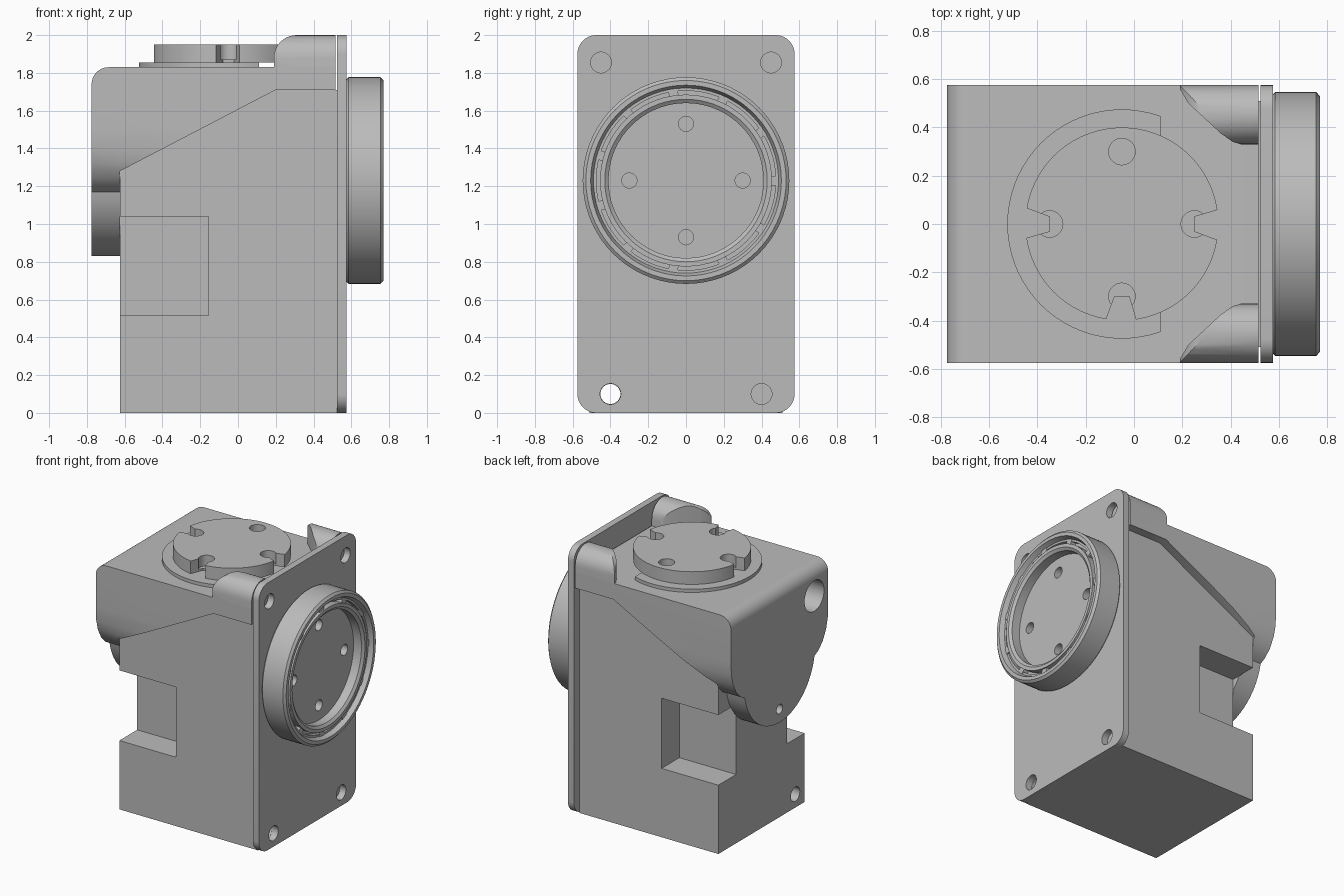
import bpy, bmesh
from math import sin, cos, pi, radians
from mathutils import Matrix

cube = bpy.data.objects.get("Cube")
if cube:
    bpy.data.objects.remove(cube, do_unlink=True)

GREY = (0.5, 0.5, 0.5, 1)
grey = bpy.data.materials.new("housing grey")
grey.use_nodes = True
grey.diffuse_color = GREY
grey.node_tree.nodes["Principled BSDF"].inputs["Base Color"].default_value = GREY


def finish(name, bm):
    bmesh.ops.recalc_face_normals(bm, faces=bm.faces)
    mesh = bpy.data.meshes.new(name)
    bm.to_mesh(mesh)
    bm.free()
    mesh.materials.append(grey)
    ob = bpy.data.objects.new(name, mesh)
    bpy.context.collection.objects.link(ob)
    return ob


def prism(name, pts, axis, lo, hi):
    """Extrude a 2D outline along one axis."""
    place = {"x": lambda a, b, t: (t, a, b),
             "y": lambda a, b, t: (a, t, b),
             "z": lambda a, b, t: (a, b, t)}[axis]
    bm = bmesh.new()
    face = bm.faces.new([bm.verts.new(place(a, b, lo)) for a, b in pts])
    new = bmesh.ops.extrude_face_region(bm, geom=[face])["geom"]
    bmesh.ops.translate(bm, verts=[v for v in new if isinstance(v, bmesh.types.BMVert)],
                        vec=place(0, 0, hi - lo))
    return finish(name, bm)


def arc(cx, cy, r, a0, a1, n=10):
    return [(cx + r * cos(radians(a0 + (a1 - a0) * i / n)),
             cy + r * sin(radians(a0 + (a1 - a0) * i / n))) for i in range(n + 1)]


def disc(cx, cy, r, n=32):
    return arc(cx, cy, r, 0, 360, n)[:-1]


def rect(a0, b0, a1, b1):
    return [(a0, b0), (a1, b0), (a1, b1), (a0, b1)]


def boolean(ob, other, op="DIFFERENCE"):
    mod = ob.modifiers.new("cut", "BOOLEAN")
    mod.operation, mod.solver, mod.object = op, "EXACT", other
    bpy.context.view_layer.objects.active = ob
    bpy.ops.object.modifier_apply(modifier=mod.name)
    bpy.data.objects.remove(other, do_unlink=True)


def hole(ob, cx, cy, r, axis, lo, hi):
    boolean(ob, prism("hole", disc(cx, cy, r), axis, lo, hi))


# Lower housing with sloping shoulder and a notch on each side
lower = prism("lower_housing", [(-.625, 0), (.525, 0), (.525, 1.71), (.2, 1.71), (-.625, 1.28)],
              "y", -.51, .51)
for s in (-1, 1):
    lo, hi = sorted((s * .3, s * .6))
    boolean(lower, prism("notch", rect(-.7, .515, -.155, 1.04), "y", lo, hi))
hole(lower, -.4, .1, .053, "x", -1, 1)

# Upper housing: rounded cross-section trimmed by the side outline
shoulder = [(.575, 1.84), (.575, 1.5), (.57, 1.4), (.55, 1.32), (.51, 1.245), (.46, 1.195)]
half = shoulder + arc(0, 1.25, .42, -11, -90, 16)
section = half + [(-y, z) for y, z in reversed(half[:-1])]
upper = prism("upper_housing", section, "x", -.8, .6)
side = [(-.775, .8), (-.625, .8), (-.625, 1.28), (.2, 1.71), (.515, 1.71), (.515, 1.83)]
side += arc(-.685, 1.74, .09, 90, 180)
boolean(upper, prism("trim", side, "y", -.7, .7), "INTERSECT")
hole(upper, -.41, 1.62, .115, "x", -.9, -.5)
hole(upper, 0, .93, .035, "x", -.9, -.7)

# Mounting plate with rounded corners and four screw holes
corners = [(.475, 1.9, 0), (-.475, 1.9, 90), (-.475, .1, 180), (.475, .1, 270)]
outline = [p for y, z, a in corners for p in arc(y, z, .1, a, a + 90)]
plate = prism("mounting_plate", outline, "x", .525, .575)
for y, z in ((-.45, 1.855), (.45, 1.855), (-.4, .1), (.4, .1)):
    hole(plate, y, z, .055, "x", .4, .7)

# Rounded screw bosses behind the upper plate corners
plan = [(.19, .6), (.19, .56), (.225, .5), (.29, .44), (.36, .375), (.41, .34), (.46, .325),
        (.515, .325), (.515, .6)]
for s, name in ((1, "back_boss"), (-1, "front_boss")):
    dome = [(s * .33, 1.75), (s * .575, 1.75)] + arc(s * .4525, 1.877, .1225, 90 - s * 90, 90 + s * 90, 16)
    boss = prism(name, dome, "x", .1, .6)
    boolean(boss, prism("trim", [(x, s * y) for x, y in plan], "z", 1.7, 2.1), "INTERSECT")
    profile = [(.6, 1.7), (.6, 2.05), (.31, 2.05)] + arc(.31, 1.88, .12, 90, 180) + [(.19, 1.7)]
    boolean(boss, prism("trim", profile, "y", -.7, .7), "INTERSECT")

# Turntable: partial base ring, then a raised disc with pin holes and keyways
CX = -.05
ring = prism("turntable_base", disc(CX, 0, .475, 72), "z", 1.82, 1.855)
boolean(ring, prism("trim", rect(.11, -.6, .6, .6), "z", 1.7, 2))
table = prism("turntable", disc(CX, 0, .4, 72), "z", 1.855, 1.95)
for k in range(4):
    a = k * pi / 2
    hole(table, CX + .3 * cos(a), .3 * sin(a), .055, "z", 1.87, 2)
    if k != 1:
        wedge = prism("keyway", [(.3, -.03), (.42, -.075), (.42, .065), (.3, .03)], "z", 1.8, 2)
        wedge.data.transform(Matrix.Translation((CX, 0, 0)) @ Matrix.Rotation(a, 4, "Z"))
        boolean(table, wedge)

# Round output flange turned about the x axis
HZ = 1.23
bm = bmesh.new()
turned = [(.57, 0), (.57, .53), (.585, .547), (.755, .547), (.77, .53), (.77, .505), (.735, .49),
          (.735, .475), (.7, .475), (.7, .455), (.75, .455), (.75, .43), (.735, .41), (.67, .41), (.67, 0)]
verts = [bm.verts.new((x, 0, HZ + r)) for x, r in turned]
edges = [bm.edges.new(pair) for pair in zip(verts, verts[1:])]
bmesh.ops.spin(bm, geom=verts + edges, cent=(0, 0, HZ), axis=(1, 0, 0), angle=2 * pi, steps=72)
bmesh.ops.remove_doubles(bm, verts=bm.verts, dist=.0005)
flange = finish("output_flange", bm)
for k in range(4):
    hole(flange, .3 * cos(k * pi / 2), HZ + .3 * sin(k * pi / 2), .04, "x", .61, .8)

# Small retaining clips in the flange groove
bm = bmesh.new()
for k in range(11):
    turn = Matrix.Translation((.715, 0, HZ)) @ Matrix.Rotation(k * 2 * pi / 11, 4, "X")
    bmesh.ops.create_cube(bm, size=1, matrix=turn @ Matrix.Translation((0, .47, 0))
                          @ Matrix.Diagonal((.05, .04, .05, 1)))
finish("retaining_clips", bm)

# Smooth the curved surfaces, keep edges sharp
bpy.ops.object.select_all(action="DESELECT")
for ob in (lower, upper, plate, ring, table, flange, bpy.data.objects["back_boss"],
           bpy.data.objects["front_boss"]):
    ob.select_set(True)
bpy.context.view_layer.objects.active = upper
bpy.ops.object.shade_smooth_by_angle(angle=radians(30))
